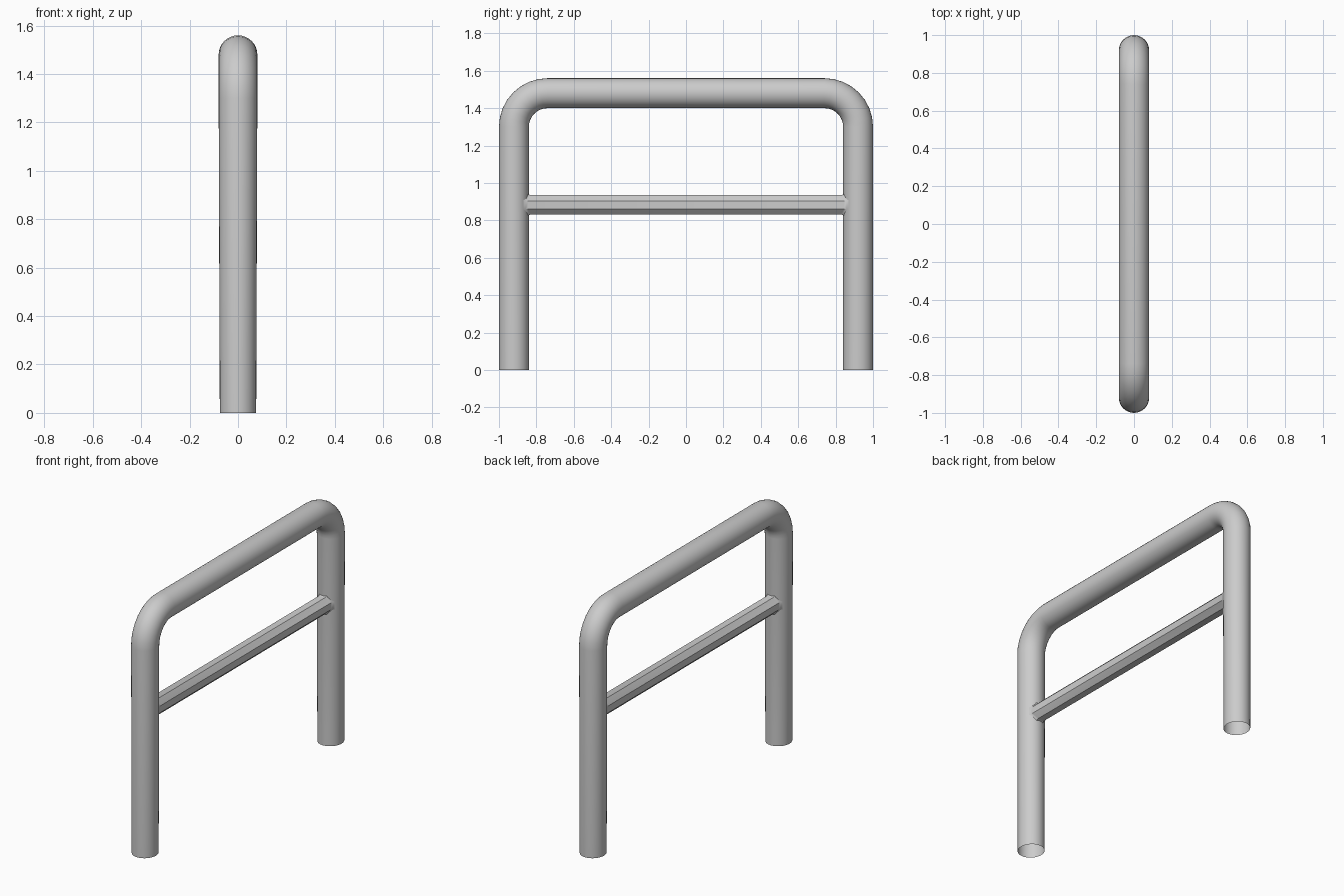
import bpy, bmesh
from math import sin, cos, pi, sqrt, radians

if "Cube" in bpy.data.objects:
    bpy.data.objects.remove(bpy.data.objects["Cube"])


def loft(name, rings, angle):
    """Skin a list of closed rings into an open-ended tube."""
    bm = bmesh.new()
    loops = [[bm.verts.new(p) for p in ring] for ring in rings]
    n = len(loops[0])
    for a, b in zip(loops, loops[1:]):
        for i in range(n):
            j = (i + 1) % n
            bm.faces.new((a[i], a[j], b[j], b[i]))
    bmesh.ops.recalc_face_normals(bm, faces=bm.faces)
    mesh = bpy.data.meshes.new(name)
    bm.to_mesh(mesh)
    bm.free()
    obj = bpy.data.objects.new(name, mesh)
    bpy.context.collection.objects.link(obj)
    bpy.ops.object.select_all(action='DESELECT')
    obj.select_set(True)
    bpy.context.view_layer.objects.active = obj
    bpy.ops.object.shade_smooth_by_angle(angle=radians(angle))
    return obj


TUBE, LEG_Y, TOP_Z, BEND = 0.08, 0.92, 1.48, 0.18
SIDES, STEPS = 32, 8

# Bent hoop: path of (y, z, direction angle, x scale) up one leg and down the other
path = [(LEG_Y, 0, 0, 0.94)]
for k in range(STEPS + 1):
    a = pi / 2 * k / STEPS
    path.append((LEG_Y - BEND + BEND * cos(a), TOP_Z - BEND + BEND * sin(a), a, 1))
path += [(-y, z, pi - a, s) for y, z, a, s in reversed(path)]


def hoop_ring(y, z, a, s):
    ring = []
    for i in range(SIDES):
        t = 2 * pi * i / SIDES
        r = TUBE * cos(t)
        ring.append((TUBE * s * sin(t), y + r * cos(a), z + r * sin(a)))
    return ring


loft("hoop_frame", [hoop_ring(*p) for p in path], 40)

# Octagonal crossbar whose flared ends follow the round legs
BAR_Z = 0.883


def bar_ring(radius, gap, side):
    ring = []
    for i in range(8):
        t = pi / 8 + i * pi / 4
        x = radius * cos(t)
        y = LEG_Y - sqrt(TUBE ** 2 - x ** 2) - gap
        ring.append((x, side * y, BAR_Z + radius * sin(t)))
    return ring


profile = [(0.066, -0.003), (0.059, 0.004), (0.056, 0.014)]
rings = [bar_ring(r, g, -1) for r, g in profile]
rings += [bar_ring(r, g, 1) for r, g in reversed(profile)]
loft("crossbar", rings, 30)
